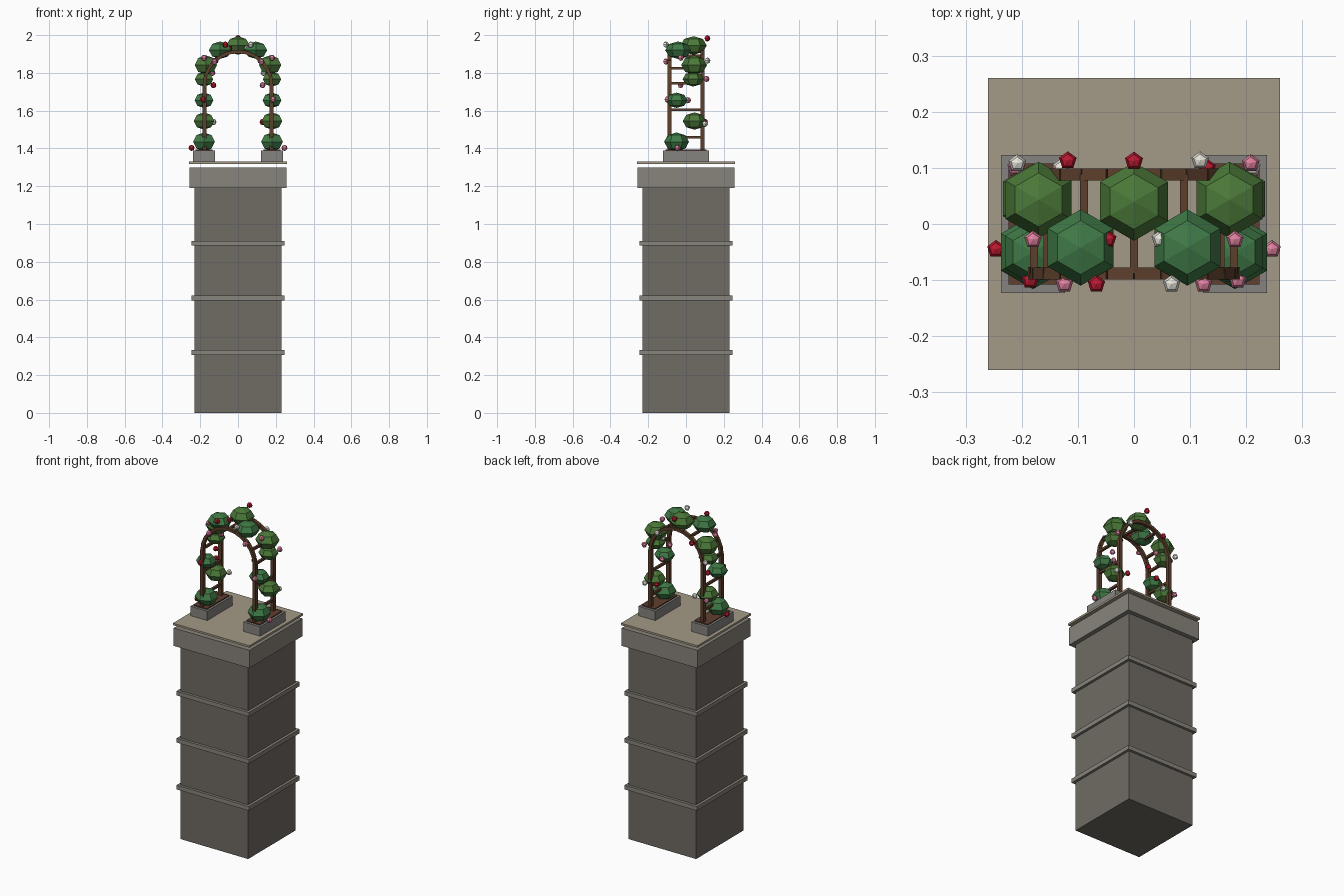
import bpy, bmesh, math
from mathutils import Vector, Matrix

if "Cube" in bpy.data.objects:
    bpy.data.objects.remove(bpy.data.objects["Cube"])


def mat(name, rgb):
    m = bpy.data.materials.new(name)
    m.diffuse_color = (*rgb, 1)
    m.use_nodes = True
    m.node_tree.nodes["Principled BSDF"].inputs["Base Color"].default_value = m.diffuse_color
    return m


STONE = mat("stone", (0.16, 0.145, 0.125))
TRIM = mat("trim", (0.25, 0.23, 0.20))
PAVE = mat("paving", (0.37, 0.32, 0.24))
PLANTER = mat("planter_stone", (0.24, 0.23, 0.21))
SOIL = mat("soil", (0.12, 0.05, 0.03))
WOOD = mat("wood", (0.11, 0.05, 0.025))
LEAF = mat("leaf", (0.07, 0.19, 0.04))
LEAF2 = mat("leaf_cool", (0.05, 0.19, 0.06))
COL = {"r": mat("red", (0.5, 0.01, 0.03)),
       "p": mat("pink", (0.75, 0.22, 0.35)),
       "w": mat("white", (0.8, 0.77, 0.7))}


def finish(bm, name, m):
    me = bpy.data.meshes.new(name)
    bm.to_mesh(me)
    bm.free()
    me.materials.append(m)
    ob = bpy.data.objects.new(name, me)
    bpy.context.collection.objects.link(ob)
    return ob


def box(name, x, y, z0, z1, hx, hy, m):
    bm = bmesh.new()
    bmesh.ops.create_cube(bm, size=1, matrix=Matrix.Translation((x, y, (z0 + z1) / 2))
                          @ Matrix.Diagonal((2 * hx, 2 * hy, z1 - z0, 1)))
    return finish(bm, name, m)


def beams(name, pairs, wx, wy, m):
    bm = bmesh.new()
    for p, q in pairs:
        p, q = Vector(p), Vector(q)
        d = q - p
        side = Vector((0, 1, 0)) if abs(d.y) < 1e-5 else Vector((0, 0, 1))
        zc = d.normalized()
        xc = side.cross(zc)
        rot = Matrix((xc, side, zc)).transposed().to_4x4()
        bmesh.ops.create_cube(bm, size=1, matrix=Matrix.Translation((p + q) / 2) @ rot
                              @ Matrix.Diagonal((wx, wy, d.length, 1)))
    return finish(bm, name, m)


def ball(name, pos, r, flat, seg, m):
    bm = bmesh.new()
    bmesh.ops.create_uvsphere(bm, u_segments=seg, v_segments=4, radius=r,
                              matrix=Matrix.Translation(pos) @ Matrix.Diagonal((1, 1, flat, 1)))
    return finish(bm, name, m)


# pedestal
box("pedestal", 0, 0, 0, 1.19, 0.23, 0.23, STONE)
for z in (0.32, 0.608, 0.898):
    box("pedestal_band", 0, 0, z - 0.013, z + 0.013, 0.246, 0.246, TRIM)
box("pedestal_cap", 0, 0, 1.19, 1.30, 0.257, 0.257, TRIM)
box("paving_slab", 0, 0, 1.318, 1.33, 0.26, 0.26, PAVE)

# planters, soil, posts and side rungs
R, YP, ZC = 0.178, 0.088, 1.735
for s in (-1, 1):
    box("planter", s * 0.18, 0, 1.33, 1.388, 0.057, 0.123, PLANTER)
    box("soil", s * 0.18, 0, 1.38, 1.394, 0.044, 0.108, SOIL)
    for y in (-YP, YP):
        box("post", s * R, y, 1.388, ZC + 0.005, 0.011, 0.011, WOOD)
    beams("side_rung", [((s * R, -YP, z), (s * R, YP, z)) for z in (1.46, 1.605, 1.745)],
          0.014, 0.014, WOOD)

# arched hoops with cross rungs
N = 12
arc = [(R * math.cos(math.pi * i / N), ZC + R * math.sin(math.pi * i / N)) for i in range(N + 1)]
for y in (-YP, YP):
    beams("arch_hoop", [((a[0], y, a[1]), (b[0], y, b[1])) for a, b in zip(arc, arc[1:])],
          0.018, 0.021, WOOD)
beams("arch_rung", [((x, -YP, z), (x, YP, z)) for x, z in arc[2:-1:2]], 0.014, 0.014, WOOD)

# foliage clumps, alternating front and back up each side
CLUMPS = [(0.18, -0.05, 1.435, 0.066, 0.75), (0.18, 0.045, 1.545, 0.062, 0.74),
          (0.18, -0.05, 1.655, 0.058, 0.70), (0.18, 0.038, 1.767, 0.056, 0.70),
          (0.17, 0.043, 1.842, 0.068, 0.75), (0.095, -0.042, 1.92, 0.068, 0.68)]
for s in (-1, 1):
    for x, y, z, r, f in CLUMPS:
        ball("foliage", (s * x, y, z), r, f, 6, LEAF2 if y < 0 else LEAF)
ball("foliage_crown", (0, 0.04, 1.945), 0.07, 0.7, 6, LEAF)

# blossoms: x, y, z, left and right colour
FLOWERS = [(0.246, -0.045, 1.403, "rp"), (0.13, 0.1, 1.54, "wr"), (0.21, 0.1, 1.53, "pw"),
           (0.155, 0.01, 1.655, "rp"), (0.185, -0.1, 1.66, "rp"), (0.13, -0.03, 1.735, "rp"),
           (0.208, 0.108, 1.768, "wp"), (0.135, 0.03, 1.80, "pw"), (0.18, -0.028, 1.88, "pp"),
           (0.118, 0.113, 1.865, "rw"), (0.124, -0.107, 1.86, "pp"), (0.067, -0.107, 1.95, "rw"),
           (0.047, -0.027, 1.93, "rw")]
for x, y, z, c in FLOWERS:
    ball("blossom", (-x, y, z), 0.0165, 1, 5, COL[c[0]])
    ball("blossom", (x, y, z), 0.0165, 1, 5, COL[c[1]])
ball("blossom_top", (0, 0.112, 1.983), 0.017, 1, 5, COL["r"])
